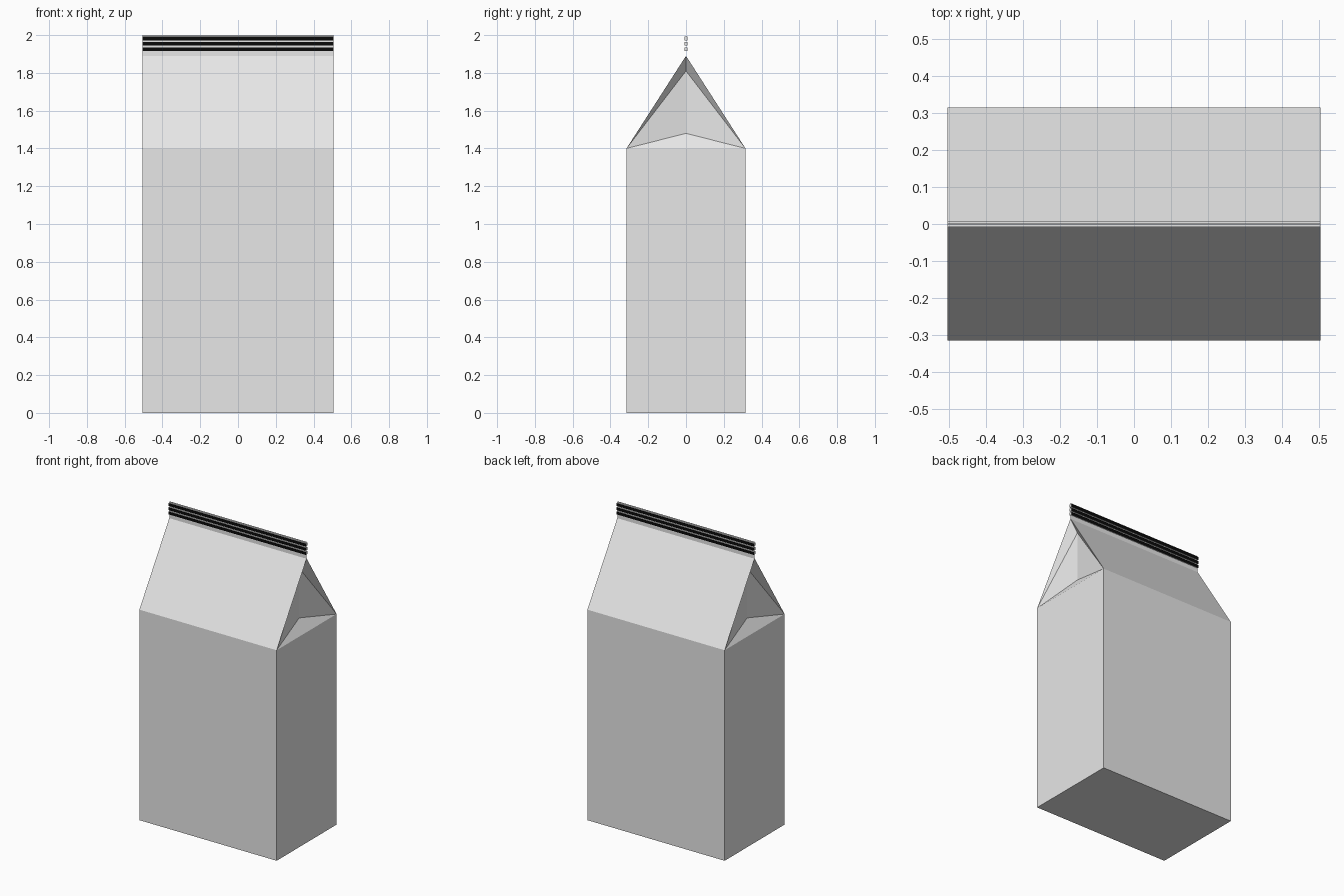
import bpy
import bmesh

cube = bpy.data.objects.get("Cube")
if cube:
    bpy.data.objects.remove(cube, do_unlink=True)

W, D = 0.505, 0.315            # half width, half depth
SHOULDER, RIDGE, TOP = 1.4, 1.89, 2.0


def material(name, value):
    m = bpy.data.materials.new(name)
    m.use_nodes = True
    colour = (value, value, value, 1)
    m.diffuse_color = colour
    m.node_tree.nodes["Principled BSDF"].inputs["Base Color"].default_value = colour
    return m


paper = material("light_grey_paper", 0.8)
black = material("black_crimp", 0.003)


def finish(name, bm, mats):
    bmesh.ops.recalc_face_normals(bm, faces=bm.faces[:])
    mesh = bpy.data.meshes.new(name)
    bm.to_mesh(mesh)
    bm.free()
    for m in mats:
        mesh.materials.append(m)
    ob = bpy.data.objects.new(name, mesh)
    bpy.context.collection.objects.link(ob)
    return ob


def box(name, size, centre_z, mats):
    bm = bmesh.new()
    bmesh.ops.create_cube(bm, size=1)
    bmesh.ops.scale(bm, vec=size, verts=bm.verts)
    bmesh.ops.translate(bm, vec=(0, 0, centre_z), verts=bm.verts)
    # front and back faces take the last material
    bm.normal_update()
    for f in bm.faces:
        if abs(f.normal.y) > 0.9:
            f.material_index = len(mats) - 1
    return finish(name, bm, mats)


# Bag body with a gable roof and side gussets folded inward
bm = bmesh.new()
ends = []
for s in (-1, 1):
    points = dict(
        base_front=(W, -D, 0), base_back=(W, D, 0),
        front=(W, -D, SHOULDER), back=(W, D, SHOULDER),
        peak=(W, 0, RIDGE), fold_top=(W - 0.055, 0, 1.81),
        fold_low=(W - 0.055, 0, 1.48))
    v = {k: bm.verts.new((s * x, y, z)) for k, (x, y, z) in points.items()}
    ends.append(v)
    bm.faces.new([v[k] for k in ("base_front", "base_back", "back", "front")])
    bm.faces.new([v[k] for k in ("front", "back", "fold_low")])
    for side in ("front", "back"):
        bm.faces.new([v[k] for k in (side, "fold_low", "fold_top")])
        bm.faces.new([v[k] for k in (side, "fold_top", "peak")])
# Panels running across the bag
loop = ["base_front", "front", "peak", "back", "base_back"]
for a, b in zip(loop, loop[1:] + loop[:1]):
    bm.faces.new([ends[0][a], ends[0][b], ends[1][b], ends[1][a]])
finish("bag_body", bm, [paper])

# Thin sealed strip standing on the roof ridge
box("seal_strip", (2 * W, 0.002, TOP - RIDGE + 0.004), (TOP + RIDGE - 0.004) / 2, [paper])

# Crimped ridges across the strip, dark on front and back
for i in range(3):
    box(f"crimp_ridge_{i + 1}", (2 * W, 0.016, 0.019), 1.982 - 0.028 * i, [paper, black])
